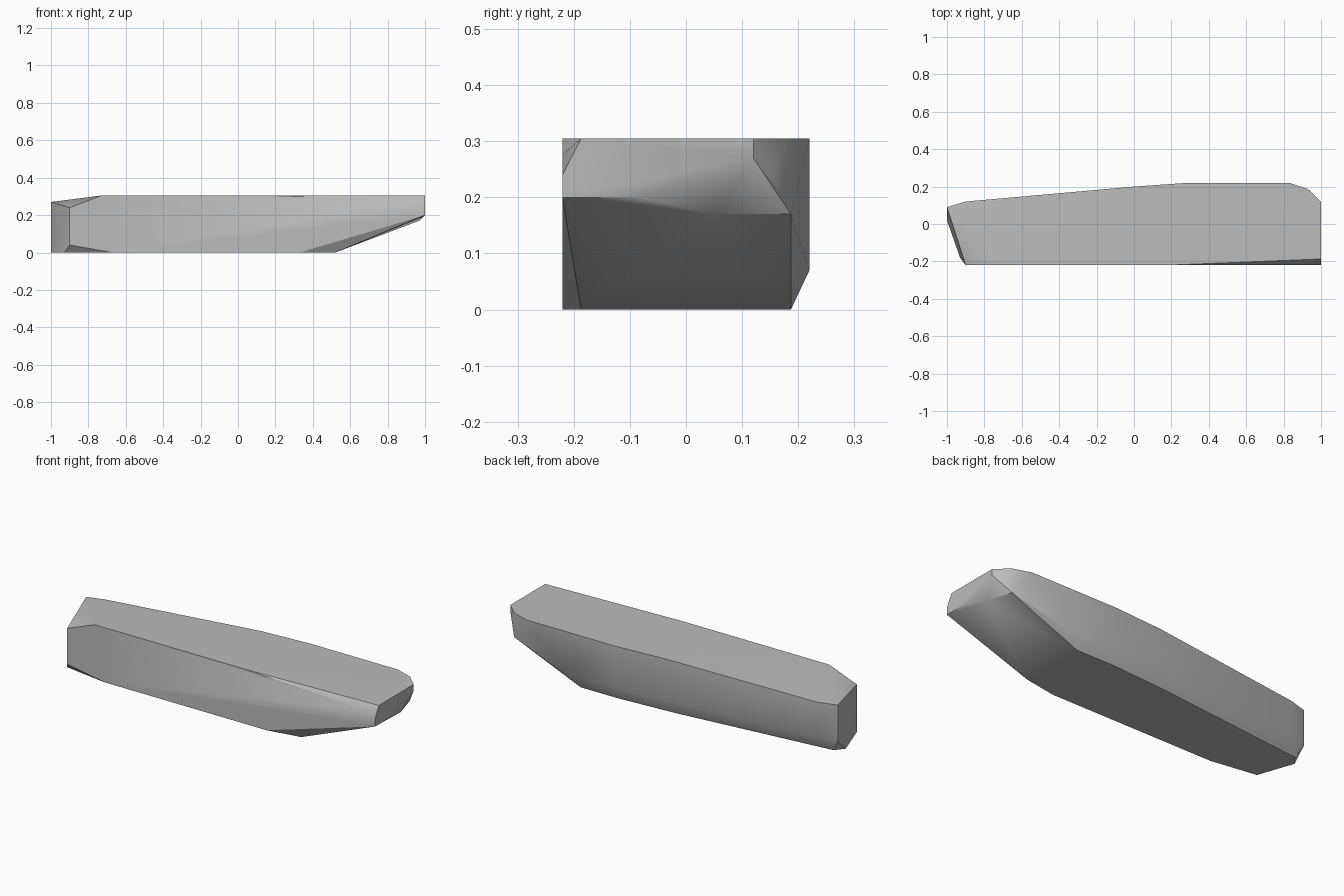
import bpy
import bmesh
import math

default_cube = bpy.data.objects.get("Cube")
if default_cube:
    bpy.data.objects.remove(default_cube, do_unlink=True)

TOP, FRONT, BACK, END = 0.305, -0.22, 0.22, 1.0


def make_material(name, colour):
    material = bpy.data.materials.new(name)
    material.use_nodes = True
    material.diffuse_color = colour
    shader = material.node_tree.nodes["Principled BSDF"]
    shader.inputs["Base Color"].default_value = colour
    shader.inputs["Roughness"].default_value = 0.9
    return material


def outline_at_height(outline, height):
    """Lift a plan outline (x, y) to one height."""
    return [(x, y, height) for x, y in outline]


def outline_on_front(outline):
    """Place an elevation outline (x, z) on the flat front."""
    return [(x, FRONT, z) for x, z in outline]


def outline_on_end(outline):
    """Place a section outline (y, z) on the blunt left end."""
    return [(END, y, z) for y, z in outline]


def make_stone(name, points, material):
    """Wrap the outlines in one chiselled convex block."""
    bm = bmesh.new()
    for point in points:
        bm.verts.new(point)
    hull = bmesh.ops.convex_hull(bm, input=bm.verts)
    unused = {item for item in hull["geom_interior"] + hull["geom_unused"]
              if isinstance(item, bmesh.types.BMVert)}
    bmesh.ops.delete(bm, geom=list(unused), context="VERTS")
    bmesh.ops.dissolve_limit(bm, angle_limit=math.radians(1),
                             verts=bm.verts, edges=bm.edges)
    bmesh.ops.recalc_face_normals(bm, faces=bm.faces)
    mesh = bpy.data.meshes.new(name)
    bm.to_mesh(mesh)
    bm.free()
    mesh.materials.append(material)
    stone = bpy.data.objects.new(name, mesh)
    bpy.context.collection.objects.link(stone)
    bpy.context.view_layer.objects.active = stone
    stone.select_set(True)
    bpy.ops.object.shade_smooth_by_angle(angle=math.radians(30))
    return stone


# Flat top with rounded back corner
top = outline_at_height([(-0.73, FRONT), (0.18, FRONT), (END, -0.187), (END, 0.12),
                         (0.93, 0.187), (0.83, BACK), (0.29, BACK), (0, 0.2)], TOP)

# Flat underside, set in along the back
underside = outline_at_height([(-0.67, FRONT), (0.33, FRONT), (0.52, -0.187),
                               (0.52, 0.187), (0.29, 0.187), (-0.05, 0.165),
                               (-0.96, 0.07), (-1, 0.02), (-0.93, -0.18)], 0)

# Bulge low on the back wall
bulge = outline_at_height([(0.6, BACK), (0.29, BACK), (0, 0.2), (-0.9, 0.12),
                           (-1, 0.09)], 0.07)

# Flat front with clipped corners
front = outline_on_front([(-0.9, 0.04), (-0.9, 0.24), (0.93, 0.275),
                          (END, 0.24), (END, 0.2)])

# Blunt end above the sloping undercut
blunt_end = outline_on_end([(-0.08, 0.2), (0.12, 0.27)])
undercut = [(0.97, 0.05, 0.17), (0.97, 0.15, 0.24), (0.93, 0.187, 0.17)]

# Lowered tip at the narrow end
tip = [(-1, 0.09, 0.27), (-0.9, 0.12, 0.27)]

stone_grey = make_material("stone grey", (0.5, 0.5, 0.5, 1))
make_stone("stone_slab", top + underside + bulge + front + blunt_end + undercut + tip,
           stone_grey)
